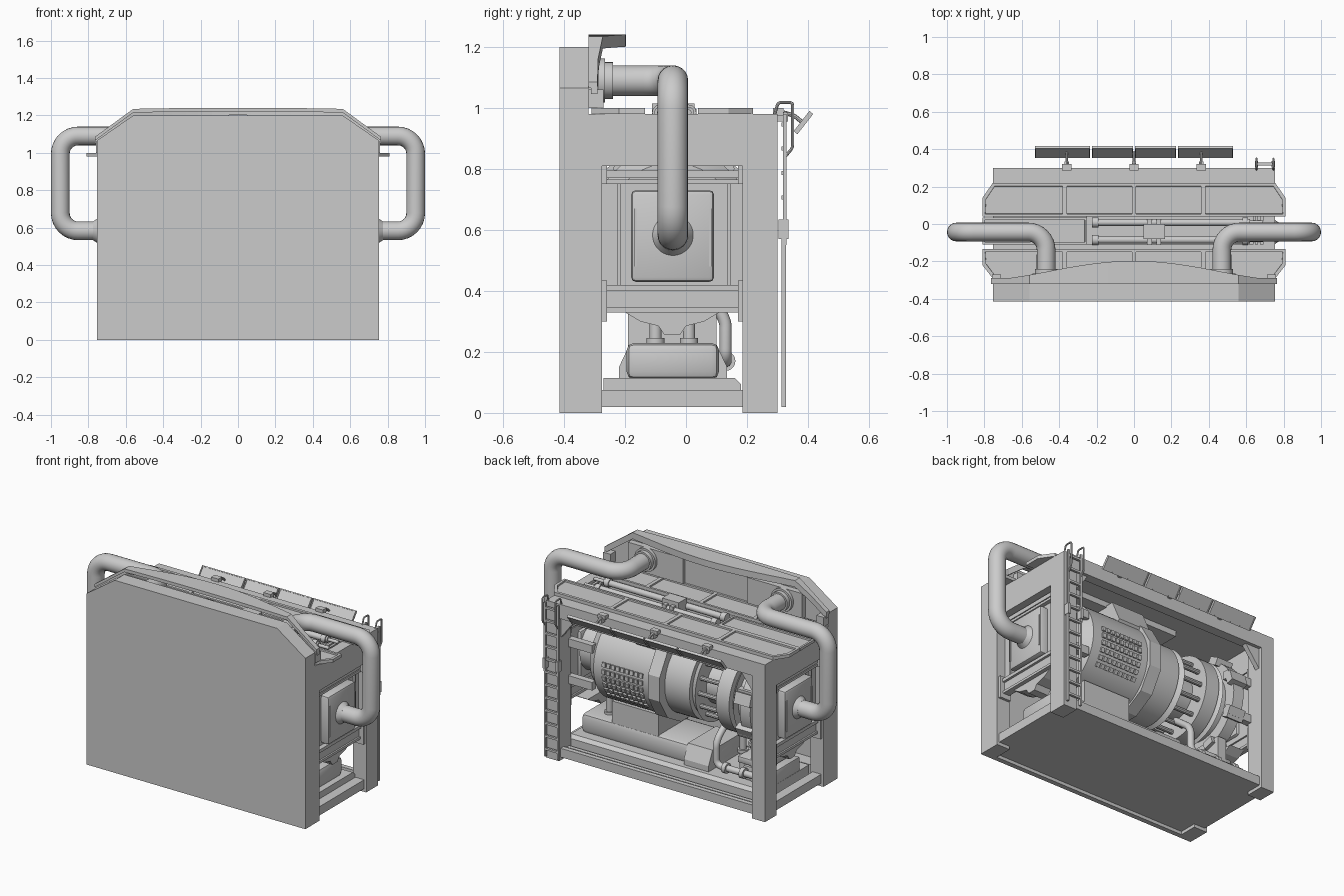
import bpy, bmesh, math
from mathutils import Vector, Matrix

if "Cube" in bpy.data.objects:
    bpy.data.objects.remove(bpy.data.objects["Cube"])

grey = bpy.data.materials.new("plain_grey")
grey.diffuse_color = (0.6, 0.6, 0.6, 1)
grey.use_nodes = True
grey.node_tree.nodes["Principled BSDF"].inputs["Base Color"].default_value = grey.diffuse_color
AY, AZ = -0.045, 0.60          # machine axis runs along x at this y, z


def finish(name, bm, smooth=False):
    bmesh.ops.recalc_face_normals(bm, faces=bm.faces)
    me = bpy.data.meshes.new(name)
    bm.to_mesh(me)
    bm.free()
    me.materials.append(grey)
    if smooth:
        for p in me.polygons:
            p.use_smooth = True
        me.set_sharp_from_angle(angle=math.radians(35))
    ob = bpy.data.objects.new(name, me)
    bpy.context.collection.objects.link(ob)
    return ob


def add_box(bm, x0, x1, y0, y1, z0, z1, m=Matrix()):
    mat = m @ Matrix.Translation(((x0+x1)/2, (y0+y1)/2, (z0+z1)/2)) @ Matrix.Diagonal((abs(x1-x0), y1-y0, z1-z0, 1))
    return bmesh.ops.create_cube(bm, size=1, matrix=mat)["verts"]


def boxes(name, *dims, bevel=0):
    bm = bmesh.new()
    for d in dims:
        add_box(bm, *d)
    if bevel:
        bmesh.ops.bevel(bm, geom=bm.edges[:], offset=bevel, segments=2, affect='EDGES', profile=0.5)
    return finish(name, bm, bool(bevel))


def add_cyl(bm, p0, p1, r, r2=None, n=40):
    p0, p1 = Vector(p0), Vector(p1)
    d = p1 - p0
    m = Matrix.Translation((p0+p1)/2) @ d.to_track_quat('Z', 'Y').to_matrix().to_4x4()
    bmesh.ops.create_cone(bm, cap_ends=True, segments=n, radius1=r, radius2=r if r2 is None else r2, depth=d.length, matrix=m)


def cyls(name, *specs, n=40):
    bm = bmesh.new()
    for s in specs:
        add_cyl(bm, *s, n=n)
    return finish(name, bm, True)


def prism(name, pts, axis, a, b, inset=0, sink=0):
    def place(p, t):
        return {'x': (t, p[0], p[1]), 'y': (p[0], t, p[1]), 'z': (p[0], p[1], t)}[axis]
    bm = bmesh.new()
    lo = [bm.verts.new(place(p, a)) for p in pts]
    hi = [bm.verts.new(place(p, b)) for p in pts]
    bm.faces.new(lo)
    top = bm.faces.new(hi)
    for i in range(len(pts)):
        j = (i+1) % len(pts)
        bm.faces.new((lo[i], lo[j], hi[j], hi[i]))
    bmesh.ops.recalc_face_normals(bm, faces=bm.faces)
    if inset:
        bmesh.ops.inset_region(bm, faces=[top], thickness=inset)
        bmesh.ops.inset_region(bm, faces=[top], thickness=0.001, depth=-sink)
    return finish(name, bm)


def tube(name, pts, r, bend, res=6):
    """Round pipe along a polyline whose corners are rounded by bend."""
    pts = [Vector(p) for p in pts]
    path = [pts[0]]
    for a, b, c in zip(pts, pts[1:], pts[2:]):
        u, v = b+(a-b).normalized()*bend, b+(c-b).normalized()*bend
        for i in range(9):
            t = i/8*math.pi/2
            path.append(b + (u-b)*(1-math.sin(t)) + (v-b)*(1-math.cos(t)))
    path.append(pts[-1])
    cu = bpy.data.curves.new(name, 'CURVE')
    cu.dimensions, cu.bevel_depth, cu.bevel_resolution, cu.use_fill_caps = '3D', r, res, True
    sp = cu.splines.new('POLY')
    sp.points.add(len(path)-1)
    for q, p in zip(sp.points, path):
        q.co = (*p, 1)
    tmp = bpy.data.objects.new(name, cu)
    bpy.context.collection.objects.link(tmp)
    bm = bmesh.new()
    bm.from_mesh(bpy.data.meshes.new_from_object(tmp.evaluated_get(bpy.context.evaluated_depsgraph_get())))
    bpy.data.objects.remove(tmp)
    return finish(name, bm, True)


# Front wall: lower sheet and thick chamfered top
boxes("front_wall", (-.755, .755, -.415, -.385, 0, .99))
prism("front_wall_top", [(-.755, .98), (.755, .98), (.755, 1.065), (.56, 1.2), (-.56, 1.2), (-.755, 1.065)], 'y', -.415, -.32)
boxes("hood_back_panel", (-.6, -.22, -.32, -.285, 1, 1.16), (.22, .6, -.32, -.285, 1, 1.16), (-.22, .22, -.32, -.305, 1, 1.18),
      (-.76, -.71, -.32, -.27, 1, 1.06), (.71, .76, -.32, -.27, 1, 1.06))

# Curved visor following the wall top, with a thicker lip on its arched edge
def visor(name, y_front, back, low):
    bm = bmesh.new()
    rows = []
    for x in [-.765, -.66] + [-.56 + i*.07 for i in range(17)] + [.66, .765]:
        a = abs(x)
        z = 1.235 + .006*max(0, 1-(a/.56)**2) if a <= .561 else 1.235 - (a-.56)*.73
        y1 = -.29 + .093*math.cos(min(a/.68, 1)*math.pi/2)**1.3 + back
        y0 = y_front if y_front else y1 - .022
        rows.append([bm.verts.new(p) for p in ((x, y0, z), (x, y1, z), (x, y1, z-low), (x, y0, z-low))])
    for a, b in zip(rows, rows[1:]):
        for i in range(4):
            bm.faces.new((a[i], a[(i+1) % 4], b[(i+1) % 4], b[i]))
    bm.faces.new(rows[0])
    bm.faces.new(rows[-1])
    finish(name, bm)
visor("visor_sheet", -.32, -.02, .02)
visor("visor_lip", None, 0, .04)

# Frame: corner posts, beams, roof around the trough, floor
for s in (-1, 1):
    side = "right" if s > 0 else "left"
    boxes(side+"_posts", (s*.665, s*.755, -.385, -.275, 0, .98), (s*.665, s*.755, .185, .30, 0, .98))
    boxes(side+"_top_beam", (s*.69, s*.755, -.275, .185, .81, .98))
    boxes(side+"_sill", (s*.68, s*.74, -.275, .185, .02, .075))
    boxes(side+"_cross_beams", (s*.68, s*.725, -.275, .185, .77, .795), (s*.68, s*.725, -.275, .185, .75, .765),
          (s*.68, s*.725, -.275, .185, .33, .345), (s*.69, s*.715, -.275, .185, .345, .40), (s*.68, s*.73, -.275, .185, .40, .42))
    boxes(side+"_beam_ends", *[(s*.67, s*.745, y, y+.016, z, z+h) for y in (-.275, .17) for z, h in ((.75, .06), (.30, .135))])
    boxes(side+"_end_panel", (s*.68, s*.70, -.275, .185, .42, .75))
    boxes(side+"_panel_ribs", *[(s*.69, s*.712, y, y+.012, .42, .75) for y in (-.225, .135)])
    boxes(side+"_exhaust_box", (s*.66, s*.75, -.18, .092, .43, .73), bevel=.015)
    boxes(side+"_box_handles", *[(s*.70, s*.753, y, y+.008, .48, .67) for y in (-.17, .075)])
    prism(side+"_hopper", [(-.2, .33), (.11, .33), (.06, .30), (0, .285), (-.02, .255), (-.07, .255), (-.09, .285), (-.15, .30)], 'x', s*.60, s*.70)
    prism(side+"_gusset", [(s*.67, .89), (s*.67, .76), (s*.57, .89)], 'y', .25, .28)
    # Big exhaust pipe with flanges
    tube(side+"_exhaust_pipe", [(s*.73, -.043, .583), (s*.95, -.043, .583), (s*.95, -.043, 1.09),
                                (s*.47, -.043, 1.09), (s*.47, -.27, 1.09)], .05, .095, 8)
    cyls(side+"_pipe_flanges", ((s*.745, -.043, .583), (s*.775, -.043, .583), .07, .05),
         ((s*.47, -.29, 1.09), (s*.47, -.265, 1.09), .072), ((s*.47, -.265, 1.09), (s*.47, -.24, 1.09), .06))
boxes("back_top_beam", (-.67, .67, .24, .30, .89, .98))
boxes("roof_slab", (-.755, .755, .04, .30, .955, .98), (-.755, .755, -.385, -.11, .955, .98),
      (-.755, -.25, -.11, .04, .955, .98), (.69, .755, -.11, .04, .955, .98))
boxes("roof_trough", (-.26, .70, -.12, .05, .92, .93), (-.26, -.25, -.12, .05, .92, .98), (-.25, .69, -.12, -.11, .92, .96), (-.25, .69, .04, .05, .92, .96))
boxes("floor", (-.74, .74, -.385, .28, .02, .035))
boxes("back_sill", (-.68, .68, .255, .285, .02, .075), (-.68, .68, .20, .225, .03, .06))
boxes("front_sill", (-.68, .68, -.385, -.30, .02, .10))

# Raised roof plates with rims, dividers and the middle plate
prism("roof_plate_back", [(-.81, .04), (.81, .04), (.81, .14), (.755, .22), (-.755, .22), (-.81, .14)], 'z', .98, 1.0, .02, .01)
prism("roof_plate_front", [(-.81, -.135), (.81, -.135), (.81, -.22), (.74, -.31), (-.74, -.31), (-.81, -.22)], 'z', .98, 1.0, .02, .01)
prism("roof_plate_middle", [(-.81, -.11), (-.25, -.11), (-.25, .035), (-.81, .035)], 'z', .98, .997, .018, .01)
boxes("roof_plate_dividers", *[(x-.011, x+.011, y0, y1, .985, 1.0) for x in (-.37, 0, .37) for y0, y1 in ((.05, .21), (-.30, -.145))])

# Twin cylinders lying in the trough
for y in (.008, -.085):
    cyls("trough_cylinder", ((-.2, y, .985), (.62, y, .985), .019), ((-.225, y, .985), (-.19, y, .985), .027),
         ((.58, y, .985), (.61, y, .985), .026), ((.62, y, .985), (.69, y, .985), .01), n=20)
boxes("cylinder_clamps", *[(x, x+.025, -.112, .028, .93, 1.015) for x in (.07, .12)], (.05, .165, -.08, 0, .96, 1.037))
boxes("trough_slats", *[(x, x+.015, -.11, .04, .93, .975) for x in (.635, .66)])

# Machine: drum, flanges, cage, discs, all on one axis
def ax(x0, x1, r, r2=None):
    return ((x0, AY, AZ), (x1, AY, AZ), r, r2)
cyls("generator_drum", ax(.08, .48, .27), ax(.48, .54, .27, .22), ax(.54, .66, .15), n=56)
prism("drum_flange", [(AY+.3*math.cos(math.radians(a)), AZ+.29*math.sin(math.radians(a))) for a in range(15, 375, 30)], 'x', .01, .09)
prism("duct_box", [(-.19, .75), (.12, .75), (.16, .80), (.10, .93), (-.17, .93), (-.24, .80)], 'x', .02, .24)
cyls("coupling_drum", ax(-.16, .01, .24), ax(-.20, -.16, .24, .21), n=56)
cyls("hub_core", ax(-.66, -.19, .13), ax(-.56, -.44, .20))
cyls("bearing_disc", ax(-.44, -.35, .25), ax(-.47, -.44, .25, .21), n=56)
cyls("end_flange", ax(-.60, -.53, .27), n=56)
cyls("cage_rods", *[((-.36, AY+.2*math.cos(a), AZ+.2*math.sin(a)), (-.18, AY+.2*math.cos(a), AZ+.2*math.sin(a)), .014)
                    for a in [i*math.tau/14 for i in range(14)]], n=10)
bm = bmesh.new()
for i in range(8):
    m = Matrix.Translation((0, AY, AZ)) @ Matrix.Rotation(i*math.tau/8+.3, 4, 'X')
    add_box(bm, -.61, -.50, .25, .295, -.035, .035, m)
finish("flange_lugs", bm)

# Louvre grille wrapped on the drum
bm = bmesh.new()
for r in range(6):
    m = Matrix.Translation((0, AY, AZ)) @ Matrix.Rotation(math.radians(-36+r*9), 4, 'X')
    for c in range(9):
        add_box(bm, .14+c*.032, .163+c*.032, .262, .28, -.015, .012, m)
finish("drum_grille", bm)

# Mounting arms from machine to frame, and machine feet
boxes("mounting_arms", *[(s*.5, s*.69, y, y+.04, z, z+.05) for s in (-1, 1) for y in (.17, -.29) for z in (.45, .68)])
boxes("machine_feet", (.12, .44, -.19, .10, .22, .36), (-.58, -.52, -.19, .10, .08, .36))

# Skid tank below and oil pump at the left end
prism("tank_base", [(-.27, .035), (.18, .035), (.18, .095), (.16, .115), (-.27, .115)], 'x', -.66, .68)
tank = boxes("skid_tank", (-.25, .65, -.195, .108, .11, .23), bevel=.025)
prism("tank_saddle", [(-.22, .11), (.135, .11), (.135, .15), (.095, .235), (-.18, .235), (-.22, .15)], 'x', -.25, -.08)
boxes("pump_block", (-.66, -.46, -.18, .095, .11, .20), (-.62, -.42, -.18, .095, .205, .245), bevel=.008)
for y in (-.10, .01):
    cyls("riser_pipe", ((-.40, y, .11), (-.40, y, .42), .02), ((-.40, y, .235), (-.40, y, .255), .032),
         ((.52, y, .22), (.52, y, .42), .02), ((.52, y, .225), (.52, y, .245), .03), n=20)
tube("oil_pipe", [(-.66, .13, .17), (-.30, .13, .17), (-.30, .13, .32), (-.30, .0, .42)], .02, .04)
cyls("oil_pipe_collars", *[((x, .13, .17), (x+.025, .13, .17), .032) for x in (-.62, -.5, -.38)], n=20)

# Tilted lamp panels along the back edge with their brackets
tilt = Matrix.Translation((0, .385, .952)) @ Matrix.Rotation(math.radians(52), 4, 'X')
bm = bmesh.new()
for x0, x1 in ((-.53, -.235), (-.225, -.005), (.005, .225), (.235, .53)):
    add_box(bm, x0, x1, -.042, .042, -.003, .003, tilt)
    for y in (-.042, .036):
        add_box(bm, x0, x1, y, y+.006, -.008, .008, tilt)
    for x in (x0, x1-.006):
        add_box(bm, x, x+.006, -.042, .042, -.008, .008, tilt)
finish("lamp_panels", bm)
for x in (-.36, 0, .36):
    boxes("lamp_bracket", (x-.025, x+.025, .285, .32, .975, 1.0), (x-.012, x+.012, .30, .335, .955, .985))
    tube("lamp_arm", [(x, .32, .985), (x, .355, .975), (x, .385, .95)], .007, .01, 2)

# Ladder hung on the back right post
for x in (.655, .745):
    boxes("ladder_stile", (x-.006, x+.006, .313, .328, .02, .60), (x-.006, x+.006, .318, .33, .55, .98),
          (x-.009, x+.009, .303, .336, .57, .635))
    tube("ladder_hook", [(x, .29, .975), (x, .302, 1.018), (x, .35, 1.018), (x, .35, .87), (x, .325, .84)], .005, .01, 2)
boxes("ladder_rungs", *[(.655, .745, .314, .328, z/100, z/100+.013) for z in range(6, 98, 8)])
